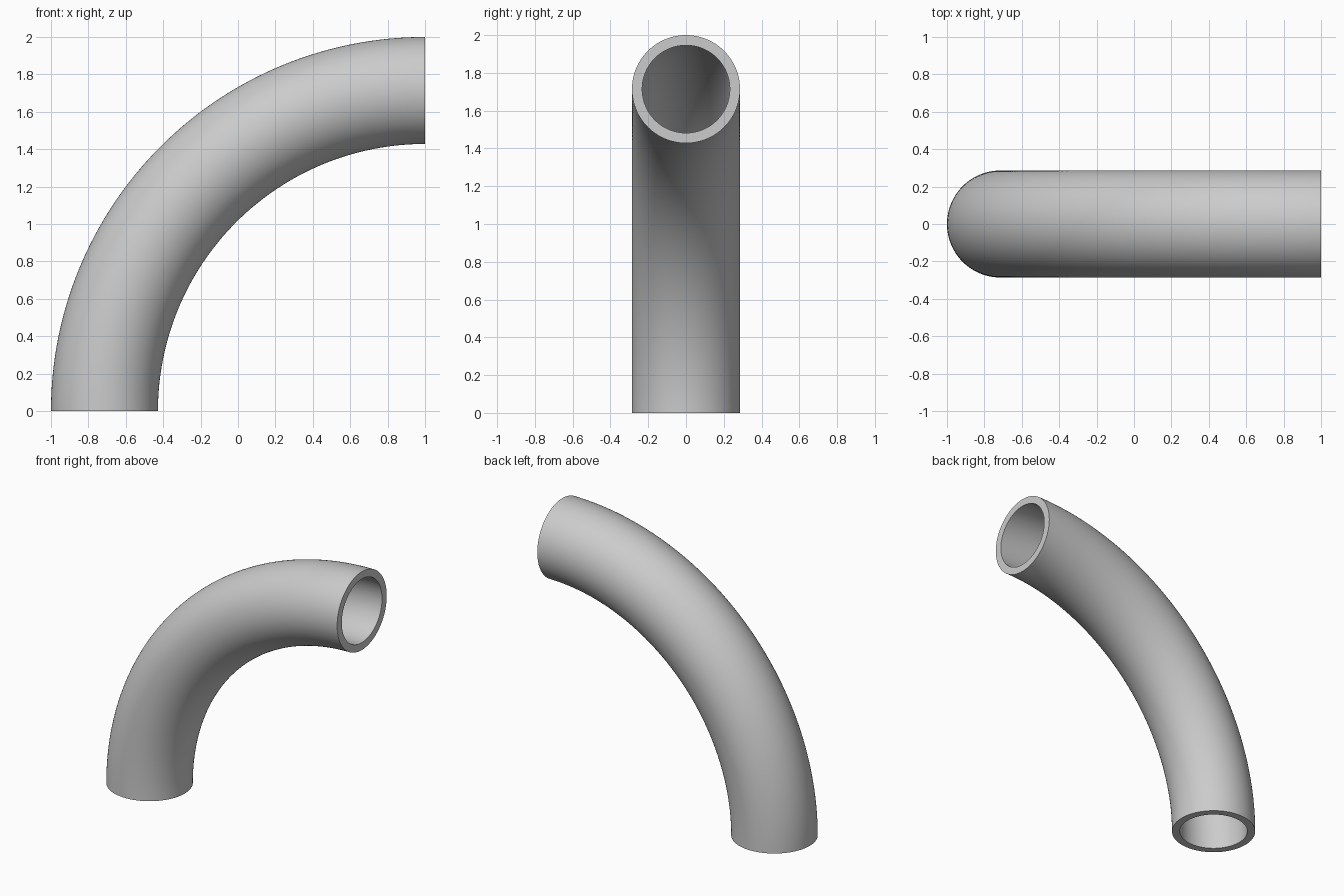
import bpy, bmesh
from math import sin, cos, pi, radians

cube = bpy.data.objects.get("Cube")
if cube:
    bpy.data.objects.remove(cube, do_unlink=True)

BEND = 1.714      # centreline radius of the quarter bend
OUTER = 0.286     # outside radius of the pipe
INNER = 0.232     # bore radius
SIDES, STEPS = 96, 64

# Plain grey metal
grey = bpy.data.materials.new("pipe grey")
grey.use_nodes = True
colour = (0.6, 0.6, 0.6, 1)
grey.diffuse_color = colour
grey.node_tree.nodes["Principled BSDF"].inputs["Base Color"].default_value = colour

bm = bmesh.new()


def ring(radius, t):
    """Circle of vertices across the pipe at bend angle t."""
    verts = []
    for i in range(SIDES):
        a = 2 * pi * i / SIDES
        r = BEND + radius * cos(a)
        verts.append(bm.verts.new((1 - r * cos(t), radius * sin(a), r * sin(t))))
    return verts


def bridge(a, b):
    """Quads joining two circles."""
    for i in range(SIDES):
        j = (i + 1) % SIDES
        bm.faces.new((a[i], a[j], b[j], b[i]))


# Outer wall and bore, swept through the quarter turn
angles = [pi / 2 * k / STEPS for k in range(STEPS + 1)]
walls = [[ring(radius, t) for t in angles] for radius in (OUTER, INNER)]
for wall in walls:
    for a, b in zip(wall, wall[1:]):
        bridge(a, b)

# Flat rims at both open ends
for end in (0, -1):
    bridge(walls[0][end], walls[1][end])

bmesh.ops.recalc_face_normals(bm, faces=bm.faces)
mesh = bpy.data.meshes.new("pipe_elbow")
bm.to_mesh(mesh)
bm.free()
mesh.materials.append(grey)

pipe = bpy.data.objects.new("pipe_elbow", mesh)
bpy.context.collection.objects.link(pipe)
bpy.ops.object.select_all(action="DESELECT")
pipe.select_set(True)
bpy.context.view_layer.objects.active = pipe
bpy.ops.object.shade_smooth_by_angle(angle=radians(30))
